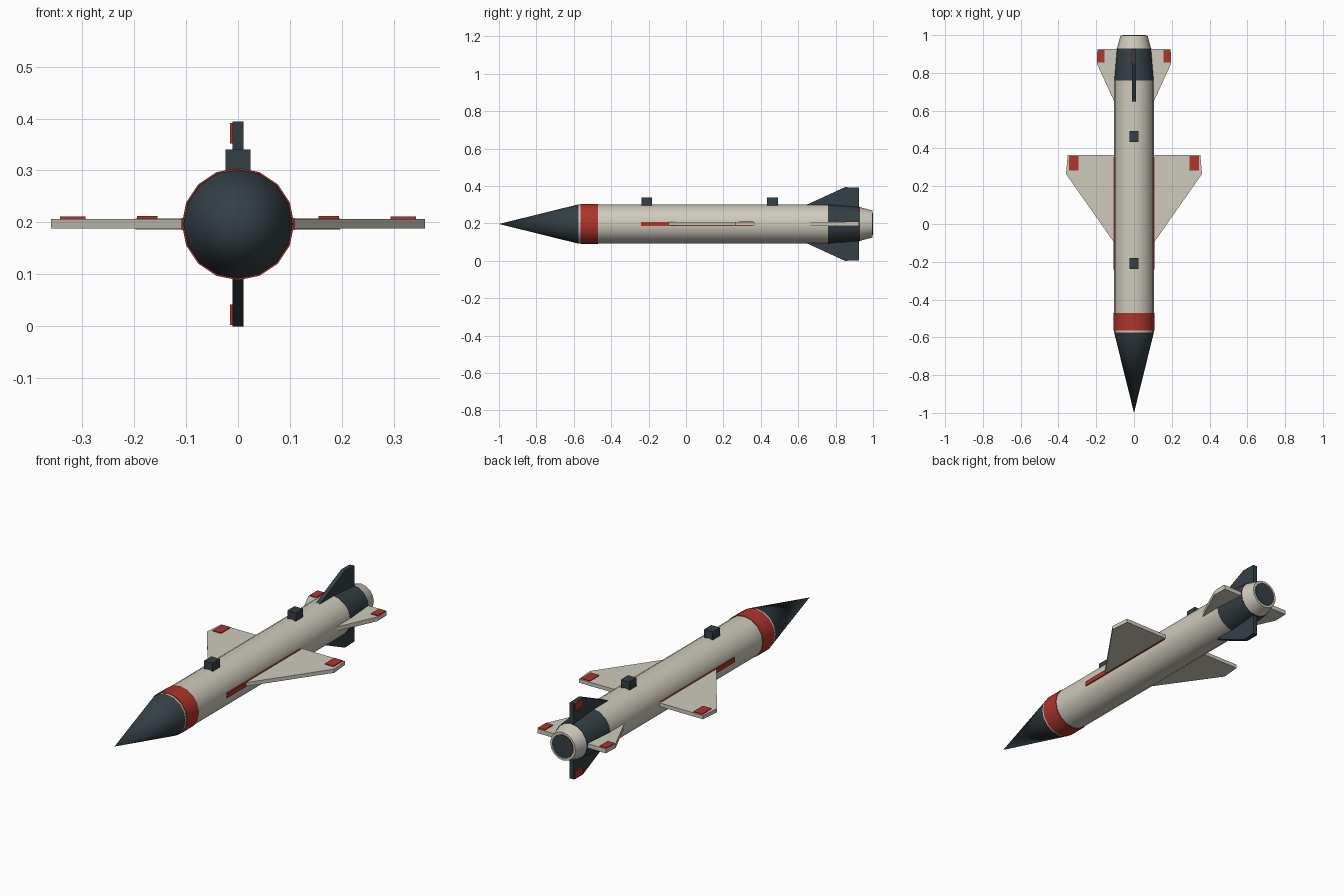
import bpy, bmesh, math
from mathutils import Matrix

if "Cube" in bpy.data.objects:
    bpy.data.objects.remove(bpy.data.objects["Cube"])

ZC = 0.197   # height of the body axis
SIDES = 16

def material(name, rgb):
    m = bpy.data.materials.new(name)
    m.diffuse_color = (*rgb, 1)
    m.use_nodes = True
    m.node_tree.nodes["Principled BSDF"].inputs["Base Color"].default_value = m.diffuse_color
    return m

PALE = material("pale", (0.62, 0.59, 0.51))
DARK = material("dark", (0.035, 0.05, 0.058))
RED = material("red", (0.42, 0.035, 0.025))

def finish(name, bm, mat, smooth=False):
    bmesh.ops.remove_doubles(bm, verts=bm.verts, dist=1e-5)
    bmesh.ops.recalc_face_normals(bm, faces=bm.faces)
    me = bpy.data.meshes.new(name)
    bm.to_mesh(me)
    bm.free()
    me.materials.append(mat)
    ob = bpy.data.objects.new(name, me)
    bpy.context.collection.objects.link(ob)
    if smooth:
        bpy.ops.object.select_all(action='DESELECT')
        ob.select_set(True)
        bpy.context.view_layer.objects.active = ob
        bpy.ops.object.shade_smooth_by_angle(angle=math.radians(35))
    return ob

def lathe(name, profile, mat):
    """Spin (y, radius) points about the body axis and cap open ends."""
    bm = bmesh.new()
    rings = []
    for y, r in profile:
        rings.append([bm.verts.new((r * math.sin(a), y, ZC + r * math.cos(a)))
                      for a in (2 * math.pi * i / SIDES for i in range(SIDES))])
    for a, b in zip(rings, rings[1:]):
        for i in range(SIDES):
            j = (i + 1) % SIDES
            bm.faces.new((a[i], a[j], b[j], b[i]))
    for ring, (y, r) in ((rings[0], profile[0]), (rings[-1], profile[-1])):
        if r > 0:
            bm.faces.new(ring)
    bmesh.ops.dissolve_degenerate(bm, dist=1e-5, edges=bm.edges)
    return finish(name, bm, mat, True)

def plate(name, outline, z0, z1, mat, mirror=False, turn=0):
    """Extrude an (x, y) outline from z0 to z1, measured from the body axis."""
    bm = bmesh.new()
    s = -1 if mirror else 1
    face = bm.faces.new([bm.verts.new((s * x, y, z0)) for x, y in outline])
    ext = bmesh.ops.extrude_face_region(bm, geom=[face])
    moved = [v for v in ext["geom"] if isinstance(v, bmesh.types.BMVert)]
    bmesh.ops.translate(bm, verts=moved, vec=(0, 0, z1 - z0))
    place = Matrix.Translation((0, 0, ZC)) @ Matrix.Rotation(turn, 4, 'Y')
    bmesh.ops.transform(bm, matrix=place, verts=bm.verts)
    return finish(name, bm, mat)

def rect(x0, x1, y0, y1):
    return [(x0, y0), (x1, y0), (x1, y1), (x0, y1)]

# Body sections from nose to tail
lathe("nose_cone", [(-1, 0), (-0.575, 0.105)], DARK)
lathe("body_tube", [(-0.575, 0.105), (0.76, 0.105)], PALE)
lathe("red_band", [(-0.565, 0.108), (-0.47, 0.108)], RED)
lathe("tail_section", [(0.76, 0.106), (0.93, 0.092)], DARK)
lathe("nozzle", [(0.93, 0.09), (0.997, 0.072)], PALE)
lathe("exhaust", [(0.98, 0.06), (1.0, 0.06)], DARK)

# Main wings, root strips and horizontal tail fins with red tips
WING = [(0.09, -0.12), (0.36, 0.265), (0.351, 0.365), (0.09, 0.365)]
FIN = [(0.08, 0.595), (0.197, 0.85), (0.194, 0.926), (0.08, 0.926)]
for side, m in (("right", False), ("left", True)):
    plate(side + "_wing", WING, -0.009, 0.010, PALE, m)
    plate(side + "_wing_tip", rect(0.294, 0.343, 0.283, 0.36), 0.005, 0.014, RED, m)
    plate(side + "_strip", rect(0.095, 0.109, -0.24, 0.355), -0.012, 0.012, RED, m)
    plate(side + "_fin", FIN, -0.011, 0.011, PALE, m)
    plate(side + "_fin_tip", rect(0.155, 0.194, 0.855, 0.92), 0.005, 0.015, RED, m)

# Vertical tail fins, red tips on the left face only
for name, m in (("upper", False), ("lower", True)):
    plate(name + "_fin", FIN, -0.011, 0.011, DARK, m, -math.pi / 2)
    plate(name + "_fin_tip", rect(0.155, 0.194, 0.855, 0.92), 0.005, 0.015, RED, m, -math.pi / 2)

# Mounting lugs on top
for name, y in (("front", -0.21), ("rear", 0.463)):
    plate(name + "_lug", rect(-0.024, 0.024, y - 0.029, y + 0.029), 0.09, 0.143, DARK)
